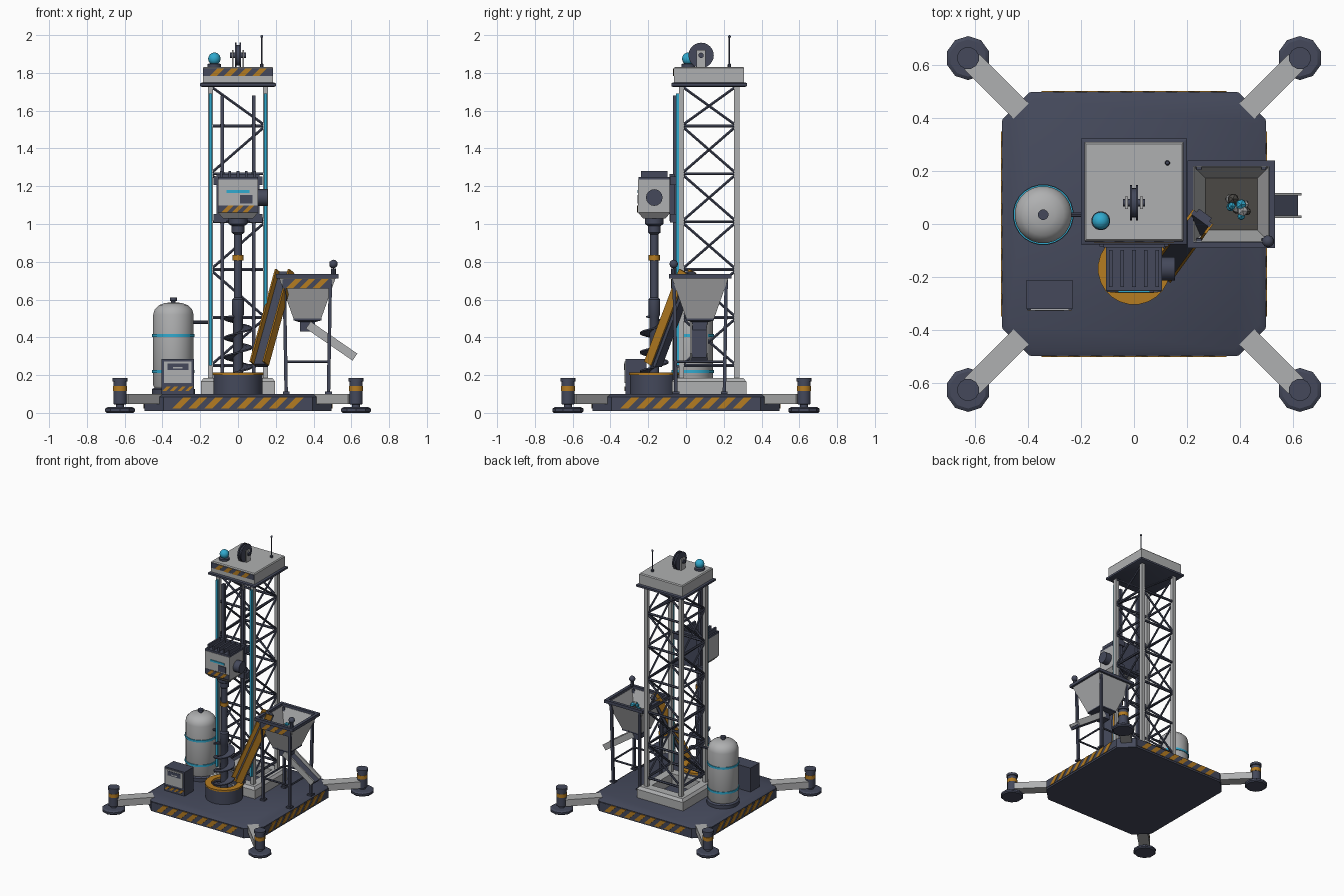
import bpy, bmesh, math, random
from mathutils import Vector, Matrix

if "Cube" in bpy.data.objects:
    bpy.data.objects.remove(bpy.data.objects["Cube"])

random.seed(4)
COLOURS = {"dark_steel": (.058, .066, .104), "light_grey": (.43, .435, .44),
           "hazard_gold": (.46, .2, .015), "signal_blue": (.03, .4, .62),
           "ore_brown": (.07, .065, .058)}
MATS = []
for mat_name, rgb in COLOURS.items():
    m = bpy.data.materials.new(mat_name)
    m.diffuse_color = (*rgb, 1)
    m.use_nodes = True
    m.node_tree.nodes["Principled BSDF"].inputs["Base Color"].default_value = m.diffuse_color
    MATS.append(m)
DARK, GREY, GOLD, BLUE, ORE = range(5)
Z = Vector((0, 0, 1))


class Part:
    """Collects shapes into one object; each shape carries its own material."""
    def __init__(self, name):
        self.name, self.bm = name, bmesh.new()

    def loft(self, rings, mat, caps=True, closed=False):
        vs = [[self.bm.verts.new(p) for p in r] for r in rings]
        n, faces = len(vs[0]), []
        pairs = list(zip(vs, vs[1:])) + ([(vs[-1], vs[0])] if closed else [])
        for a, b in pairs:
            for i in range(n):
                faces.append(self.bm.faces.new((a[i], a[(i + 1) % n], b[(i + 1) % n], b[i])))
        if caps and not closed:
            faces += [self.bm.faces.new(vs[0][::-1]), self.bm.faces.new(vs[-1])]
        for f in faces:
            f.material_index = mat

    def lathe(self, x, y, prof, mat, n=20, closed=False):
        off = math.pi / n
        self.loft([[(x + r * math.cos(math.tau * i / n + off), y + r * math.sin(math.tau * i / n + off), z)
                    for i in range(n)] for r, z in prof], mat, closed=closed)

    def square(self, x, y, prof, mat, closed=False):
        self.lathe(x, y, [(h * math.sqrt(2), z) for h, z in prof], mat, 4, closed)

    def box(self, c, s, mat):
        x, y, z = (v / 2 for v in s)
        self.loft([[(c[0] + a * x, c[1] + b * y, c[2] + k * z)
                    for a, b in ((-1, -1), (1, -1), (1, 1), (-1, 1))] for k in (-1, 1)], mat)

    def beam(self, a, b, w, h, mat, side=0, up=0):
        a, b = Vector(a), Vector(b)
        d = (b - a).normalized()
        s = d.cross(Z).normalized() if abs(d.z) < .999 else Vector((1, 0, 0))
        n = s.cross(d)
        o = s * side + n * up
        self.loft([[p + o + s * i * w / 2 + n * j * h / 2
                    for i, j in ((-1, -1), (1, -1), (1, 1), (-1, 1))] for p in (a, b)], mat)

    def rod(self, a, b, r, mat, n=8):
        a, b = Vector(a), Vector(b)
        q = (b - a).to_track_quat('Z', 'Y')
        self.loft([[p + q @ Vector((r * math.cos(math.tau * i / n), r * math.sin(math.tau * i / n), 0))
                    for i in range(n)] for p in (a, b)], mat)

    def ball(self, c, r, mat, sub=2):
        out = bmesh.ops.create_icosphere(self.bm, subdivisions=sub, radius=r, matrix=Matrix.Translation(c))
        for f in {f for v in out["verts"] for f in v.link_faces}:
            f.material_index = mat

    def stripes(self, c, u, length, h, pitch):
        c, u = Vector(c), Vector(u)
        n = u.cross(Z)
        def plate(a, b, lean, t, mat):
            base = [u * a - Z * h / 2, u * b - Z * h / 2, u * (b + lean) + Z * h / 2, u * (a + lean) + Z * h / 2]
            self.loft([[c + p + n * k for p in base] for k in (-.002, t)], mat)
        plate(-length / 2, length / 2, 0, .003, DARK)
        count = int((length - h) / pitch + .5)
        start = -(count * pitch - pitch / 2 + h) / 2
        for i in range(count):
            plate(start + i * pitch, start + (i + .5) * pitch, h, .006, GOLD)

    def done(self):
        bmesh.ops.recalc_face_normals(self.bm, faces=self.bm.faces)
        me = bpy.data.meshes.new(self.name)
        self.bm.to_mesh(me)
        self.bm.free()
        for mt in MATS:
            me.materials.append(mt)
        bpy.context.collection.objects.link(bpy.data.objects.new(self.name, me))


# Chamfered base deck with hazard strips on all sides
p = Part("base_deck")
def octagon(h, c, z):
    return [(sx * a, sy * b, z) for sx, sy, a, b in (
        (1, -1, h, h - c), (1, 1, h, h - c), (1, 1, h - c, h), (-1, 1, h - c, h),
        (-1, 1, h, h - c), (-1, -1, h, h - c), (-1, -1, h - c, h), (1, -1, h - c, h))]
p.loft([octagon(.495, .1, .01), octagon(.495, .1, .085), octagon(.472, .095, .1)], DARK)
for c, u in (((0, -.495), (1, 0, 0)), ((.495, 0), (0, 1, 0)), ((0, .495), (-1, 0, 0)), ((-.495, 0), (0, -1, 0))):
    p.stripes((*c, .052), u, .78, .058, .085)
p.done()

# Outrigger arms and feet
for sx, n1 in ((-1, "left"), (1, "right")):
    for sy, n2 in ((-1, "front"), (1, "back")):
        p = Part(f"outrigger_{n2}_{n1}")
        x, y = .625 * sx, .625 * sy
        p.beam((.425 * sx, .425 * sy, .074), (.61 * sx, .61 * sy, .074), .08, .052, GREY)
        p.lathe(x, y, [(.075, 0), (.083, .008), (.083, .022), (.07, .03)], DARK, 10)
        p.lathe(x, y, [(.022, .03), (.022, .045), (.036, .046), (.036, .165), (.042, .167), (.042, .185)], DARK, 12)
        p.lathe(x, y, [(.038, .115), (.038, .142)], GOLD, 12)
        p.done()

# Lattice mast
MY, H = .122, .146
p = Part("mast_legs")
p.square(0, MY, [(.197, .1), (.197, .165), (.182, .185), (.12, .185), (.12, .1)], GREY, closed=True)
for sx in (-1, 1):
    for sy in (-1, 1):
        p.box((sx * H, MY + sy * H, .96), (.028, .028, 1.56), GREY)
    p.box((sx * .146, MY - H - .022, .97), (.016, .016, 1.44), BLUE)
p.done()
p = Part("mast_bracing")
levels = [.25 + .254 * i for i in range(6)] + [1.73]
corners = [Vector((a * H, MY + b * H, 0)) for a, b in ((-1, -1), (1, -1), (1, 1), (-1, 1))]
for k in range(4):
    a, b = corners[k], corners[(k + 1) % 4]
    if k == 2:
        a, b = b, a
    for i, z in enumerate(levels[:-1]):
        z2 = levels[i + 1]
        p.rod(a + Z * z, b + Z * z, .009, DARK, 6)
        if k % 2 or i % 2 == 0:
            p.rod(a + Z * z, b + Z * z2, .008, DARK, 6)
        if k % 2 or i % 2:
            p.rod(b + Z * z, a + Z * z2, .008, DARK, 6)
p.done()
p = Part("guide_rails")
for sx in (-1, 1):
    p.box((sx * .083, -.056, .89), (.02, .024, 1.58), DARK)
    for z in levels[:-1]:
        p.box((sx * .083, -.035, z), (.024, .03, .02), DARK)
p.done()

# Mast head platform with sheave, beacon and antenna
p = Part("mast_head")
p.square(0, MY, [(.19, 1.725), (.2, 1.73), (.2, 1.745), (.19, 1.75)], DARK)
p.square(0, MY, [(.186, 1.75), (.186, 1.825), (.18, 1.832)], GREY)
p.stripes((0, MY - .186, 1.803), (1, 0, 0), .37, .04, .075)
p.done()
p = Part("cable_sheave")
for x0, x1, r in ((-.016, -.007, .067), (-.007, .007, .055), (.007, .016, .067), (-.042, .042, .014)):
    p.rod((x0, .08, 1.893), (x1, .08, 1.893), r, DARK, 24)
for sx in (-1, 1):
    p.box((sx * .028, .08, 1.875), (.01, .048, .09), GREY)
p.done()
p = Part("mast_beacon")
p.lathe(-.125, .012, [(.036, 1.83), (.036, 1.846), (.028, 1.85)], DARK, 16)
p.ball((-.125, .012, 1.875), .033, BLUE, 3)
p.done()
p = Part("antenna")
p.lathe(.126, .23, [(.01, 1.83), (.01, 1.845), (.004, 1.85), (.004, 1.985)], DARK, 8)
p.ball((.126, .23, 1.992), .008, DARK)
p.done()

# Sliding drill head
DY = -.168
p = Part("drill_head")
p.loft([[(a * w, DY + b * d, z) for a, b in ((-1, -1), (1, -1), (1, 1), (-1, 1))]
        for w, d, z in ((.08, .06, 1.03), (.106, .085, 1.06), (.106, .085, 1.235))], GREY)
p.box((0, DY, 1.242), (.212, .165, .016), DARK)
for i in range(5):
    p.box((-.088 + i * .044, DY, 1.264), (.014, .14, .034), DARK)
p.box((0, -.075, 1.14), (.23, .026, .25), DARK)
for sx in (-1, 1):
    for z in (1.03, 1.23):
        p.box((sx * .095, -.06, z), (.07, .05, .045), DARK)
p.rod((.1, DY, 1.14), (.155, DY, 1.14), .044, DARK, 16)
p.stripes((0, DY - .085, 1.08), (1, 0, 0), .205, .038, .055)
p.box((0, DY - .086, 1.172), (.12, .008, .014), BLUE)
p.box((.043, DY - .086, 1.13), (.065, .008, .045), DARK)
p.done()
p = Part("drill_string")
p.lathe(0, DY, [(.05, 1.035), (.05, 1.0), (.034, .99), (.034, .955), (.022, .945), (.022, .61), (.032, .6),
                (.032, .52), (.026, .51), (.026, .14)], DARK, 16)
p.lathe(0, DY, [(.03, .808), (.03, .835)], GOLD, 16)
p.done()
p = Part("auger_flight")
rings = []
for i in range(73):
    a, z = math.tau * i / 20, .14 + .37 * i / 72
    rings.append([(r * math.cos(a), DY + r * math.sin(a), z + dz)
                  for r, dz in ((.02, -.005), (.076, -.004), (.076, .004), (.02, .005))])
p.loft(rings, DARK)
p.done()

# Borehole collar
p = Part("borehole_collar")
p.lathe(0, DY, [(.13, .1), (.13, .205), (.095, .205), (.095, .12)], DARK, 24)
p.lathe(0, DY, [(.136, .2), (.136, .213), (.09, .213), (.09, .2)], GOLD, 24, closed=True)
p.done()

# Lifting conveyor and discharge chute
def trough(name, a, b, w, h, side_mat):
    p = Part(name)
    p.beam(a, b, w, .02, DARK)
    for s in (-1, 1):
        p.beam(a, b, .01, h, side_mat, s * w / 2, h / 2 - .01)
    return p
p = trough("lifting_conveyor", (.12, -.165, .255), (.255, .02, .745), .085, .05, GOLD)
p.beam((.12, -.165, .255), (.255, .02, .745), .06, .03, DARK, 0, -.012)
p.done()
trough("discharge_chute", (.365, .07, .455), (.612, .07, .285), .085, .045, GREY).done()

# Hopper on its stand, filled with ore
HX, HY = .367, .075
p = Part("hopper")
p.square(HX, HY, [(.072, .495), (.15, .715), (.14, .715), (.062, .51)], GREY, closed=True)
p.square(HX, HY, [(.165, .712), (.165, .735), (.142, .735), (.142, .712)], DARK, closed=True)
p.square(HX, HY, [(.1, .6), (.1, .605)], ORE)
p.square(HX, HY, [(.04, .43), (.04, .48), (.074, .49), (.074, .5)], DARK)
p.stripes((HX, HY - .148, .684), (1, 0, 0), .25, .052, .07)
p.lathe(.505, -.065, [(.014, .735), (.014, .765)], DARK, 10)
p.ball((.505, -.065, .788), .023, DARK)
p.done()
p = Part("hopper_stand")
for a, b in ((-1, -1), (1, -1), (1, 1), (-1, 1)):
    foot = Vector((HX + a * .112, HY + b * .128, .1))
    nxt = Vector((HX - b * .112, HY + a * .128, .27))
    p.beam(foot, (HX + a * .122, HY + b * .138, .715), .018, .018, DARK)
    p.box((foot.x, foot.y, .106), (.036, .036, .012), DARK)
    p.rod((foot.x, foot.y, .27), nxt, .007, DARK, 6)
p.done()
p = Part("ore_chunks")
for i in range(16):
    a, r = random.uniform(0, math.tau), random.uniform(0, .05)
    p.ball((.385 + r * math.cos(a), .065 + r * math.sin(a), random.uniform(.61, .67)),
           random.uniform(.014, .024), (GREY, BLUE, ORE)[i % 3], 1)
p.done()

# Fluid tank with pipe
p = Part("fluid_tank")
TX, TY = -.342, .035
p.lathe(TX, TY, [(.115, .1), (.115, .125), (.09, .14)], DARK, 24)
p.lathe(TX, TY, [(.1, .13), (.108, .145), (.108, .52), (.1, .548), (.078, .57), (.045, .582), (.01, .585)], GREY, 24)
for z in (.41, .22):
    p.lathe(TX, TY, [(.113, z - .008), (.113, z + .008)], BLUE, 24)
p.lathe(TX, TY, [(.012, .58), (.012, .592), (.02, .594), (.02, .61)], DARK, 12)
p.rod((TX + .1, TY, .48), (-.14, TY, .48), .009, DARK)
p.done()

# Control cabinet
p = Part("control_cabinet")
p.box((-.318, -.265, .192), (.172, .11, .185), DARK)
p.box((-.318, -.321, .215), (.145, .008, .115), GREY)
p.box((-.318, -.323, .245), (.11, .008, .035), DARK)
p.box((-.318, -.3255, .238), (.05, .005, .008), GREY)
p.stripes((-.318, -.32, .128), (1, 0, 0), .17, .026, .04)
p.done()

# Smooth the round parts, keep edges sharp
for o in bpy.context.scene.objects:
    o.select_set(True)
    bpy.context.view_layer.objects.active = o
bpy.ops.object.shade_smooth_by_angle(angle=math.radians(32))
for o in bpy.context.scene.objects:
    if o.name == "ore_chunks":
        o.data.shade_flat()
